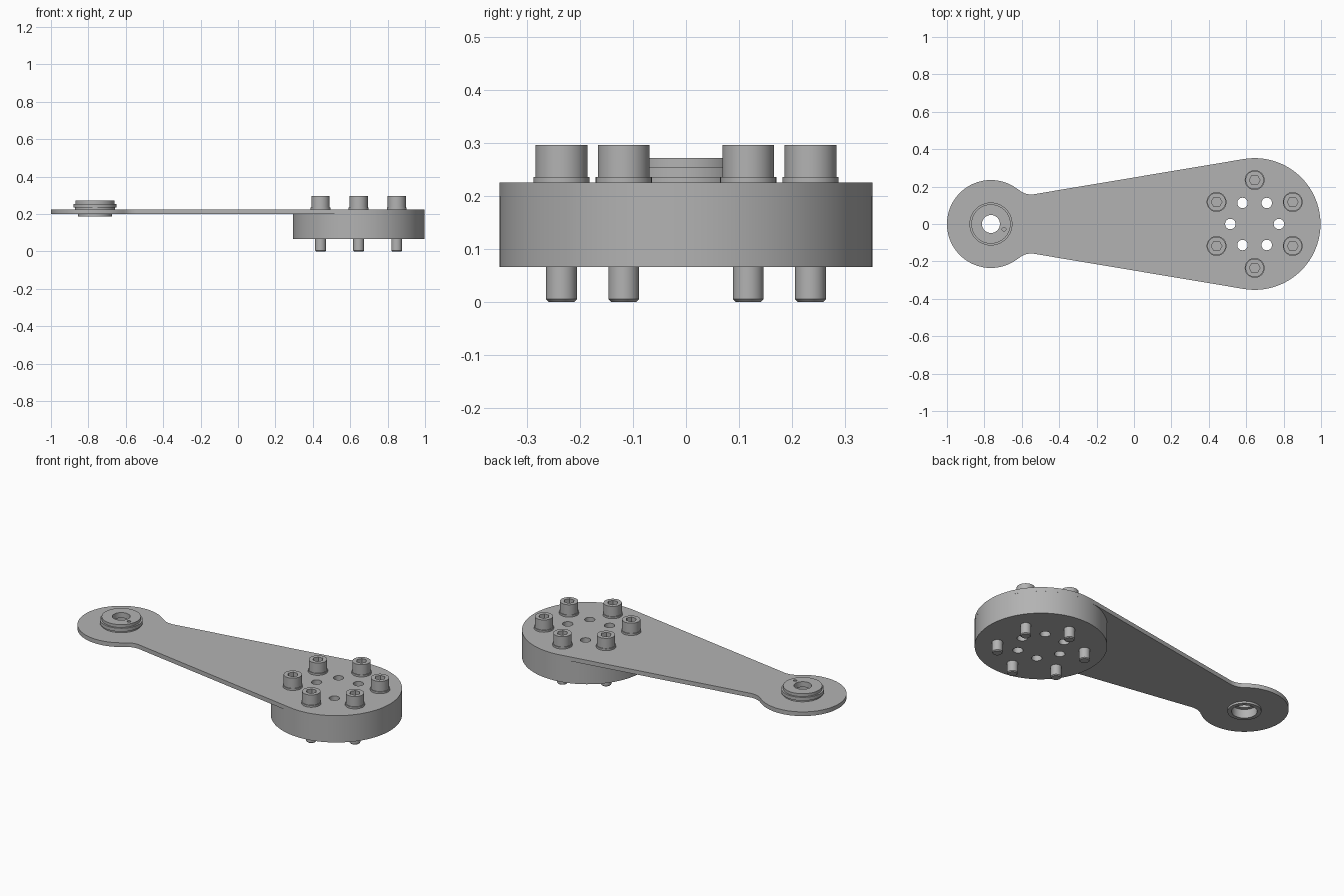
import bpy, bmesh
from math import cos, sin, pi, radians, atan2

if "Cube" in bpy.data.objects:
    bpy.data.objects.remove(bpy.data.objects["Cube"])

GREY = bpy.data.materials.new("machined grey metal")
GREY.use_nodes = True
COLOUR = (0.45, 0.45, 0.45, 1)
GREY.diffuse_color = COLOUR
GREY.node_tree.nodes["Principled BSDF"].inputs["Base Color"].default_value = COLOUR

HUB_X, HUB_R = 0.645, 0.352      # large end
EYE_X, EYE_R = -0.765, 0.235     # small end
PLATE_Z, PLATE_TOP = 0.2, 0.225


def arc(cx, cy, r, start, end, n):
    return [(cx + r * cos(start + (end - start) * i / n),
             cy + r * sin(start + (end - start) * i / n)) for i in range(n + 1)]


def circle(cx, cy, r, n=48):
    return arc(cx, cy, r, 0, 2 * pi, n)[:-1]


def ring(cx, radius, start):
    """Six evenly spaced positions about a centre."""
    return [(cx + radius * cos(start + i * pi / 3), radius * sin(start + i * pi / 3))
            for i in range(6)]


def finish(name, mesh):
    mesh.materials.clear()
    mesh.materials.append(GREY)
    obj = bpy.data.objects.new(name, mesh)
    bpy.context.collection.objects.link(obj)
    bpy.ops.object.select_all(action='DESELECT')
    obj.select_set(True)
    bpy.context.view_layer.objects.active = obj
    bpy.ops.object.shade_smooth_by_angle(angle=radians(30))
    return obj


def clean(bm, mesh):
    bmesh.ops.remove_doubles(bm, verts=bm.verts, dist=1e-5)
    bmesh.ops.recalc_face_normals(bm, faces=bm.faces)
    bm.to_mesh(mesh)
    bm.free()


def slab(name, loops, z0, z1):
    """Extruded flat outline; every loop after the first is a hole."""
    curve = bpy.data.curves.new(name, 'CURVE')
    curve.dimensions = '2D'
    curve.fill_mode = 'BOTH'
    curve.extrude = (z1 - z0) / 2
    for loop in loops:
        spline = curve.splines.new('POLY')
        spline.points.add(len(loop) - 1)
        for point, (x, y) in zip(spline.points, loop):
            point.co = (x, y, 0, 1)
        spline.use_cyclic_u = True
    temp = bpy.data.objects.new(name + " outline", curve)
    bpy.context.collection.objects.link(temp)
    bpy.context.view_layer.update()
    mesh = bpy.data.meshes.new_from_object(
        temp.evaluated_get(bpy.context.evaluated_depsgraph_get()))
    bpy.data.objects.remove(temp)
    bm = bmesh.new()
    bm.from_mesh(mesh)
    bmesh.ops.translate(bm, verts=bm.verts, vec=(0, 0, (z0 + z1) / 2))
    clean(bm, mesh)
    return finish(name, mesh)


def lathe(name, profile, x, y, closed=False, steps=48):
    """Turned part from (radius, height) pairs."""
    bm = bmesh.new()
    verts = [bm.verts.new((r, 0, z)) for r, z in profile]
    pairs = list(zip(verts, verts[1:])) + ([(verts[-1], verts[0])] if closed else [])
    edges = [bm.edges.new(p) for p in pairs]
    bmesh.ops.spin(bm, geom=verts + edges, cent=(0, 0, 0), axis=(0, 0, 1),
                   angle=2 * pi, steps=steps)
    bmesh.ops.translate(bm, verts=bm.verts, vec=(x, y, 0))
    mesh = bpy.data.meshes.new(name)
    clean(bm, mesh)
    return finish(name, mesh)


# Arm plate: round ends, tapering sides, filleted neck
side = pi / 2 + 0.166                     # direction of the side's normal
fx, fy, fr = -0.55, 0.258, 0.1            # neck fillet
join = atan2(fy, fx - EYE_X)
upper = (arc(HUB_X, 0, HUB_R, 0, side, 40)
         + arc(fx, fy, fr, side - pi, join - pi, 12)
         + arc(EYE_X, 0, EYE_R, join, pi, 40)[1:])
outline = upper + [(x, -y) for x, y in reversed(upper[1:-1])]
hub_holes = [circle(x, y, 0.028, 32) for x, y in ring(HUB_X, 0.13, 0)]
slab("arm_plate", [outline, circle(EYE_X, 0, 0.09)] + hub_holes, PLATE_Z, PLATE_TOP)

# Hub disc under the large end
slab("hub_disc", [circle(HUB_X, 0, HUB_R, 96)] + hub_holes, 0.066, PLATE_Z)

# Bushing through the small end, with a pin hole in its cap
lathe("bushing_body", [(0.068, 0.188), (0.09, 0.188), (0.09, 0.225), (0.107, 0.225),
                       (0.107, 0.235), (0.115, 0.235), (0.115, 0.255),
                       (0.048, 0.255), (0.048, 0.24), (0.068, 0.24)],
      EYE_X, 0, closed=True)
slab("bushing_cap", [circle(EYE_X, 0, 0.105), circle(EYE_X, 0, 0.048),
                     circle(EYE_X + 0.07, -0.028, 0.01, 16)], 0.255, 0.272)

# Socket head bolts with washers
for i, (x, y) in enumerate(ring(HUB_X, 0.235, pi / 6), 1):
    lathe(f"bolt_shank_{i}", [(0, 0), (0.024, 0), (0.029, 0.005), (0.029, 0.21), (0, 0.21)],
          x, y, steps=32)
    lathe(f"bolt_washer_{i}", [(0, 0.225), (0.053, 0.225), (0.053, 0.236), (0, 0.236)], x, y)
    lathe(f"bolt_head_{i}", [(0, 0.236), (0.049, 0.236), (0.049, 0.262), (0, 0.262)], x, y)
    slab(f"bolt_socket_{i}", [circle(x, y, 0.049), circle(x, y, 0.029, 6)], 0.262, 0.296)
